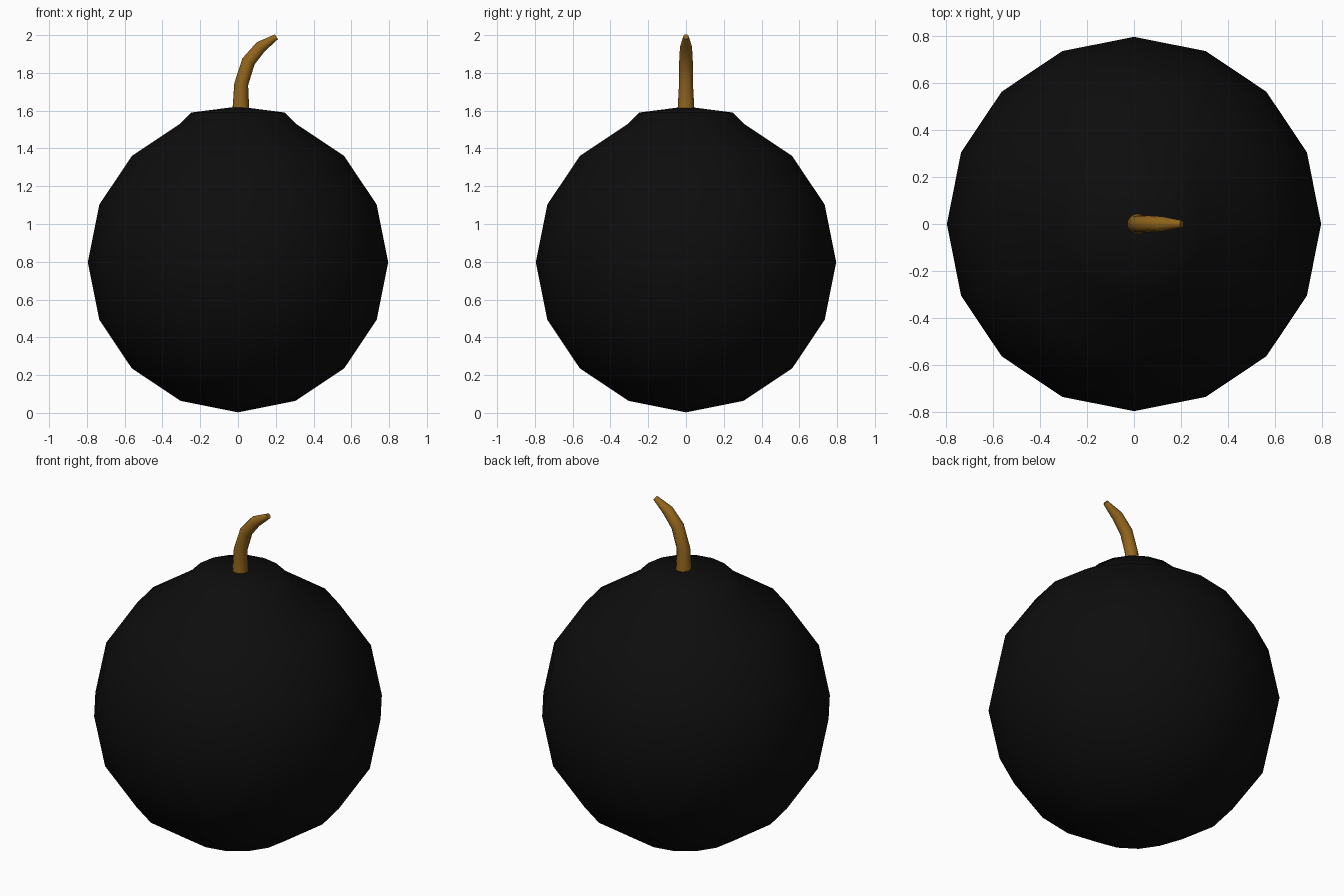
import bpy, bmesh
from math import sin, cos, pi
from mathutils import Vector

if "Cube" in bpy.data.objects:
    bpy.data.objects.remove(bpy.data.objects["Cube"])


def make_object(name, bm, colour):
    bmesh.ops.recalc_face_normals(bm, faces=bm.faces)
    for f in bm.faces:
        f.smooth = True
    mesh = bpy.data.meshes.new(name)
    bm.to_mesh(mesh)
    bm.free()
    mat = bpy.data.materials.new(name + "_colour")
    mat.diffuse_color = (*colour, 1)
    mat.use_nodes = True
    mat.node_tree.nodes["Principled BSDF"].inputs["Base Color"].default_value = mat.diffuse_color
    mesh.materials.append(mat)
    ob = bpy.data.objects.new(name, mesh)
    bpy.context.collection.objects.link(ob)
    return ob


def skin(bm, rings):
    for a, b in zip(rings, rings[1:]):
        n = len(a)
        for i in range(n):
            bm.faces.new((a[i], a[(i + 1) % n], b[(i + 1) % n], b[i]))


def fan(bm, ring, point):
    tip = bm.verts.new(point)
    for i in range(len(ring)):
        bm.faces.new((ring[i - 1], ring[i], tip))


# Round body: 16-sided ball whose top fan is raised into a small collar
SEG, R, CZ = 16, 0.795, 0.798
profile = [(R * sin(pi * k / 8), CZ - R * cos(pi * k / 8)) for k in range(1, 8)]
profile.append((0.248, 1.59))
bm = bmesh.new()
rings = [[bm.verts.new((r * cos(2 * pi * i / SEG), r * sin(2 * pi * i / SEG), z))
          for i in range(SEG)] for r, z in profile]
skin(bm, rings)
fan(bm, rings[0], (0, 0, CZ - R))
fan(bm, rings[-1], (0, 0, 1.622))
make_object("round_body", bm, (0.004, 0.004, 0.004))

# Curved tapering fuse: x, z, radius along the path
path = [(0.015, 1.595, 0.045), (0.017, 1.74, 0.037), (0.055, 1.86, 0.036),
        (0.12, 1.938, 0.032), (0.203, 1.991, 0.015)]
SIDES = 12
bm = bmesh.new()
rings = []
for k, (x, z, r) in enumerate(path):
    p, q = path[max(k - 1, 0)], path[min(k + 1, len(path) - 1)]
    t = Vector((q[0] - p[0], 0, q[1] - p[1])).normalized()
    side = Vector((t.z, 0, -t.x))
    rings.append([bm.verts.new(Vector((x, 0, z)) + side * r * cos(2 * pi * i / SIDES)
                               + Vector((0, r * sin(2 * pi * i / SIDES), 0)))
                  for i in range(SIDES)])
skin(bm, rings)
bm.faces.new(rings[0])
bm.faces.new(rings[-1])
fuse = make_object("fuse", bm, (0.29, 0.13, 0.012))
bpy.context.view_layer.objects.active = fuse
fuse.select_set(True)
bpy.ops.object.shade_smooth_by_angle(angle=0.7)
